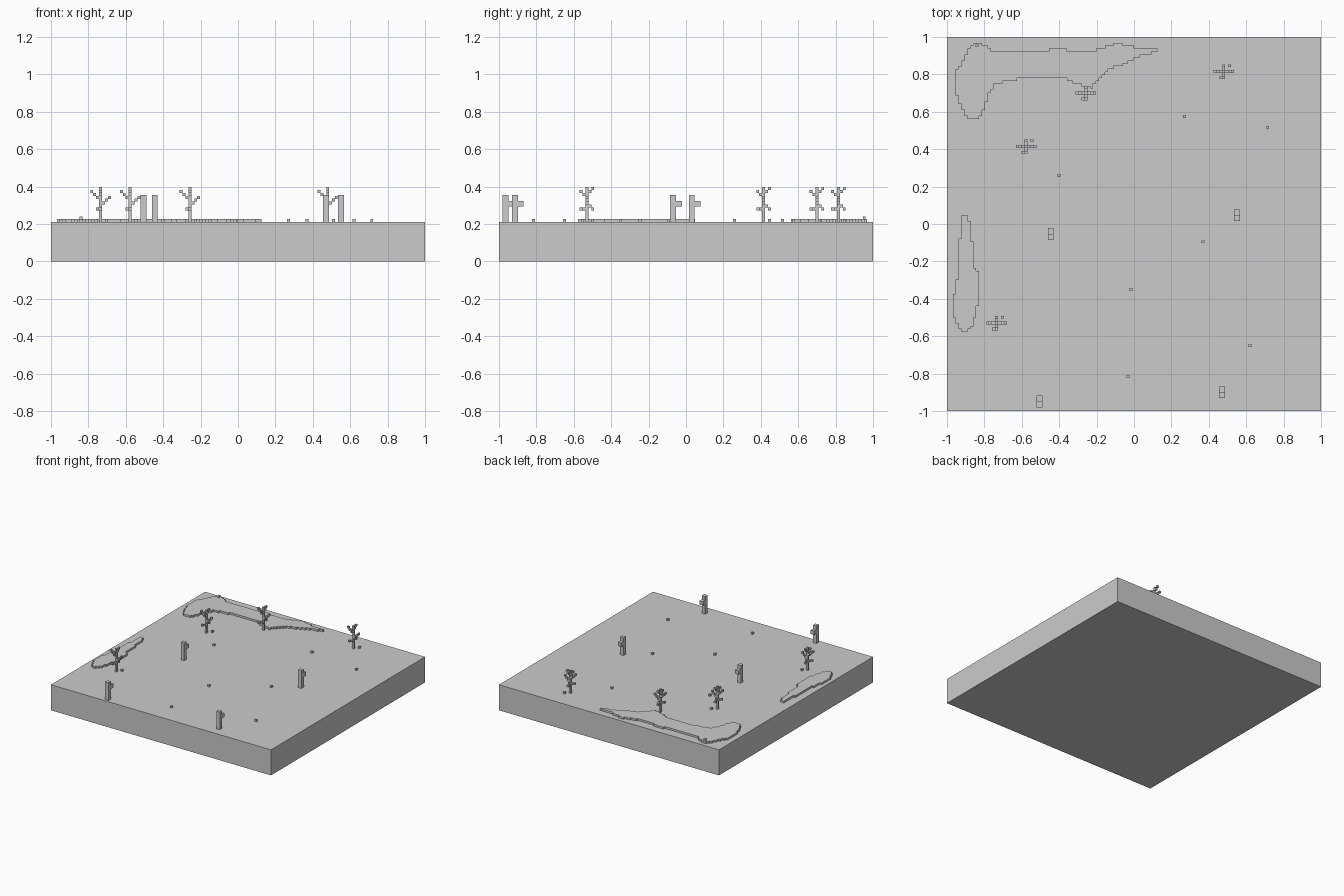
import bpy, bmesh
from mathutils import Matrix, Vector

cube = bpy.data.objects.get("Cube")
if cube:
    bpy.data.objects.remove(cube, do_unlink=True)

V = 1 / 64      # voxel size
TOP = 0.21      # ground height

stone = bpy.data.materials.new("stone_grey")
stone.use_nodes = True
stone.diffuse_color = (0.6, 0.6, 0.6, 1)
stone.node_tree.nodes["Principled BSDF"].inputs["Base Color"].default_value = (0.6, 0.6, 0.6, 1)


def make_blocks(name, boxes, location=(0, 0, 0)):
    """One object from (low corner, high corner) boxes."""
    bm = bmesh.new()
    for low, high in boxes:
        low, high = Vector(low), Vector(high)
        matrix = Matrix.Translation((low + high) / 2) @ Matrix.Diagonal((*(high - low), 1))
        bmesh.ops.create_cube(bm, size=1, matrix=matrix)
    mesh = bpy.data.meshes.new(name)
    bm.to_mesh(mesh)
    bm.free()
    mesh.materials.append(stone)
    obj = bpy.data.objects.new(name, mesh)
    obj.location = location
    bpy.context.collection.objects.link(obj)
    return obj


def voxel(x, y, z, height=1):
    """Voxel box centred on x and y, standing on level z."""
    return ((x - .5) * V, (y - .5) * V, z * V), ((x + .5) * V, (y + .5) * V, (z + height) * V)


def snap(value):
    return round(value / V) * V


def stepped_slab(name, sections, along_y=False):
    """Raised patch, one voxel high, from (position, low, high) sections."""
    boxes = []
    for (a, low_a, high_a), (b, low_b, high_b) in zip(sections, sections[1:]):
        for i in range(round(a / V), round(b / V)):
            t = min(max(((i + .5) * V - a) / (b - a), 0), 1)
            low = snap(low_a + (low_b - low_a) * t)
            high = max(snap(high_a + (high_b - high_a) * t), low + V)
            if along_y:
                boxes.append(((low, i * V, 0), (high, (i + 1) * V, V)))
            else:
                boxes.append(((i * V, low, 0), ((i + 1) * V, high, V)))
    make_blocks(name, boxes, (0, 0, TOP))


# Ground block
make_blocks("ground", [((-1, -1, 0), (1, 1, TOP))])

# Raised patches
stepped_slab("back_patch", [
    (-.95, .71, .82), (-.92, .61, .86), (-.88, .555, .95), (-.85, .555, .97),
    (-.81, .59, .96), (-.78, .69, .94), (-.74, .75, .92), (-.61, .775, .92),
    (-.47, .78, .925), (-.42, .78, .94), (-.37, .775, .93), (-.27, .735, .925),
    (-.22, .735, .925), (-.18, .78, .935), (-.14, .825, .95), (-.09, .84, .97),
    (-.05, .86, .955), (.03, .9, .94), (.12, .92, .93)])
stepped_slab("side_patch", [
    (-.58, -.925, -.9), (-.54, -.94, -.86), (-.48, -.97, -.845), (-.4, -.965, -.83),
    (-.32, -.95, -.835), (-.26, -.935, -.83), (-.23, -.935, -.855), (-.11, -.935, -.865),
    (0, -.92, -.875), (.045, -.92, -.9)], along_y=True)

# Cacti: square trunk with one stub arm behind
for i, (x, y) in enumerate([(-.505, -.98), (.47, -.93), (.55, .015), (-.445, -.085)]):
    make_blocks(f"cactus_{i + 1}", [
        ((-V, 0, 0), (V, 2 * V, .145)),
        ((-V, 2 * V, .083), (V, 4 * V, .114))], (x, y, TOP))

# Bare trees: trunk, stepped branches and a loose stub at the foot
branches = [(-1, 0, 8), (-2, 0, 9), (-3, 0, 10), (1, 0, 6), (2, 0, 7), (3, 0, 8),
            (0, -1, 9), (0, -2, 10), (0, 1, 10), (0, 2, 11),
            (0, -1, 4), (-1, -2, 4), (0, 1, 5), (0, 2, 4), (2, 2, 0)]
for i, (x, y) in enumerate([(-.735, -.53), (-.577, .415), (-.257, .7), (.48, .815)]):
    make_blocks(f"bare_tree_{i + 1}",
                [voxel(0, 0, 0, 12)] + [voxel(*b) for b in branches], (x, y, TOP))

# Pebbles
for i, (x, y) in enumerate([(.27, .575), (.715, .515), (-.4, .26), (.37, -.095),
                            (-.017, -.35), (.62, -.65), (-.033, -.815)]):
    make_blocks(f"pebble_{i + 1}", [voxel(0, 0, 0)], (x, y, TOP))
make_blocks("patch_pebble", [voxel(0, 0, 1)], (-.84, .953, TOP))
